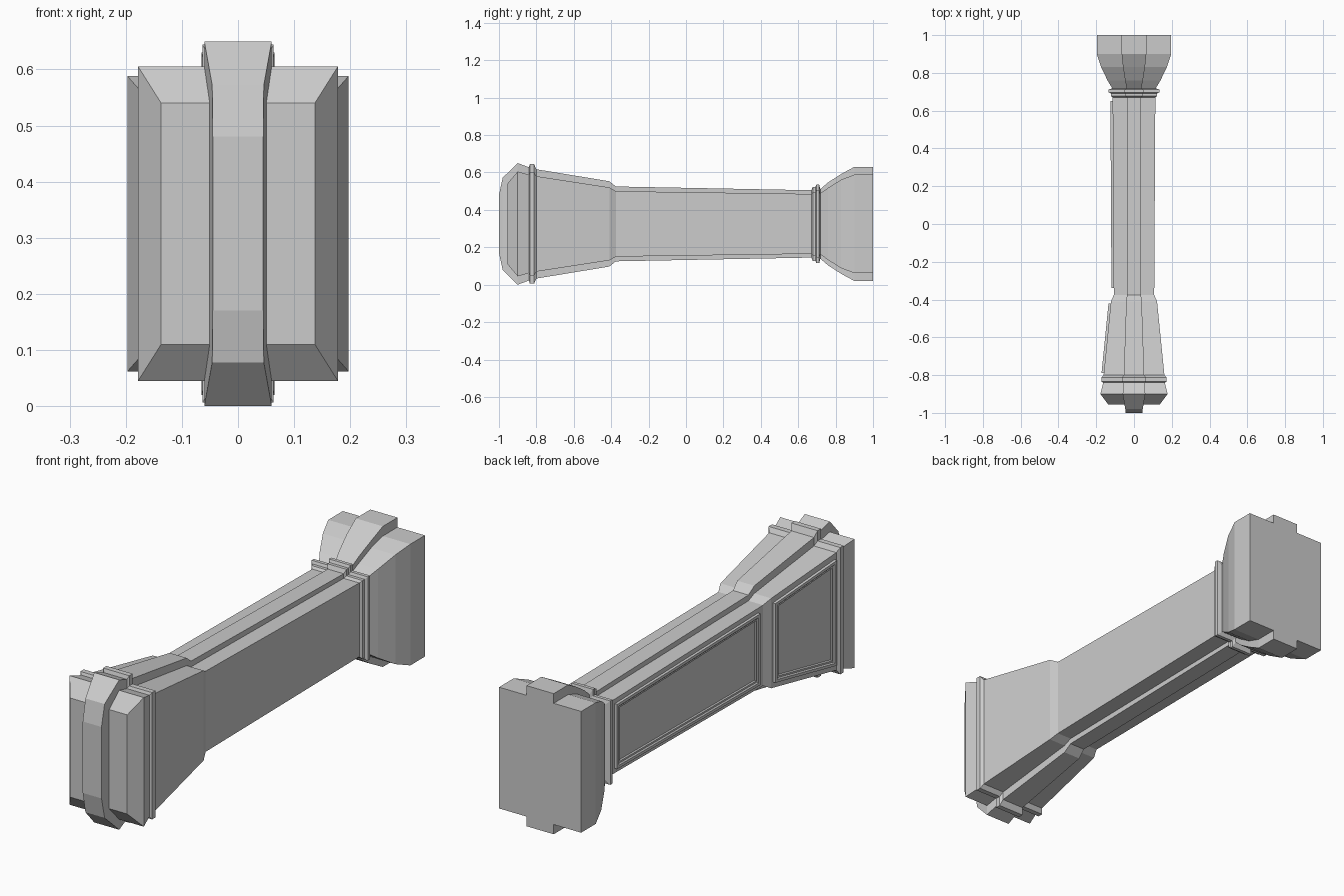
import bpy, bmesh

if "Cube" in bpy.data.objects:
    bpy.data.objects.remove(bpy.data.objects["Cube"])

ZC = 0.325  # mid height of the whole piece


def finish(name, bm):
    bmesh.ops.recalc_face_normals(bm, faces=bm.faces)
    me = bpy.data.meshes.new(name)
    bm.to_mesh(me)
    bm.free()
    ob = bpy.data.objects.new(name, me)
    bpy.context.collection.objects.link(ob)
    return ob


def skin(name, rings, cap_start=True):
    """Bridge a list of four-point rings and cap the ends."""
    bm = bmesh.new()
    vs = [[bm.verts.new(p) for p in r] for r in rings]
    for a, b in zip(vs, vs[1:]):
        for i in range(4):
            j = (i + 1) % 4
            bm.faces.new((a[i], a[j], b[j], b[i]))
    if cap_start:
        bm.faces.new(vs[0])
    bm.faces.new(vs[-1])
    return finish(name, bm)


def loft(name, stations):
    """Stations are (y, half width, half height)."""
    return skin(name, [[(sx * w, y, ZC + sz * h)
                        for sx, sz in ((-1, -1), (1, -1), (1, 1), (-1, 1))]
                       for y, w, h in stations])


# Main body: bevelled front cap, collar, tapered neck, shaft, collar, flared foot
body = [(-.955, .137, .215), (-.90, .178, .28), (-.84, .163, .263),
        (-.835, .172, .275), (-.812, .172, .275), (-.80, .161, .255),
        (-.41, .122, .195), (-.375, .107, .175),
        (.67, .113, .160), (.678, .123, .170), (.692, .123, .170),
        (.697, .135, .182), (.712, .135, .182), (.718, .115, .163),
        (.76, .140, .193), (.83, .174, .237), (.90, .197, .263), (1, .197, .263)]
loft("body", body)

# Raised central strap that wraps over top, front and bottom
loft("center_strap", [
    (-1, .045, .155), (-.98, .046, .247), (-.90, .060, .325), (-.84, .055, .303),
    (-.835, .063, .319), (-.812, .063, .319), (-.80, .054, .292),
    (-.41, .041, .228), (-.375, .037, .200),
    (.67, .038, .180), (.678, .046, .198), (.692, .046, .198),
    (.697, .052, .210), (.712, .052, .210), (.718, .039, .186),
    (.76, .047, .222), (.83, .058, .267), (.90, .065, .305), (1, .065, .305)])


def body_at(y):
    for (y0, w0, h0), (y1, w1, h1) in zip(body, body[1:]):
        if y0 <= y <= y1:
            t = (y - y0) / (y1 - y0)
            return w0 + t * (w1 - w0), h0 + t * (h1 - h0)


# Framed panels on the left side
def panel(name, ya, yb, margin):
    rings = []
    for inset, out in ((0, -.004), (0, .012), (.012, .012), (.017, .007),
                       (.024, .007), (.028, .002)):
        ring = []
        for y, s in ((ya + inset, -1), (yb - inset, -1), (yb - inset, 1), (ya + inset, 1)):
            w, h = body_at(y)
            ring.append((-w - out, y, ZC + s * (h - margin - inset)))
        rings.append(ring)
    return skin(name, rings, cap_start=False)


panel("shaft_panel", -.34, .65, .02)
panel("neck_panel", -.79, -.42, .025)
